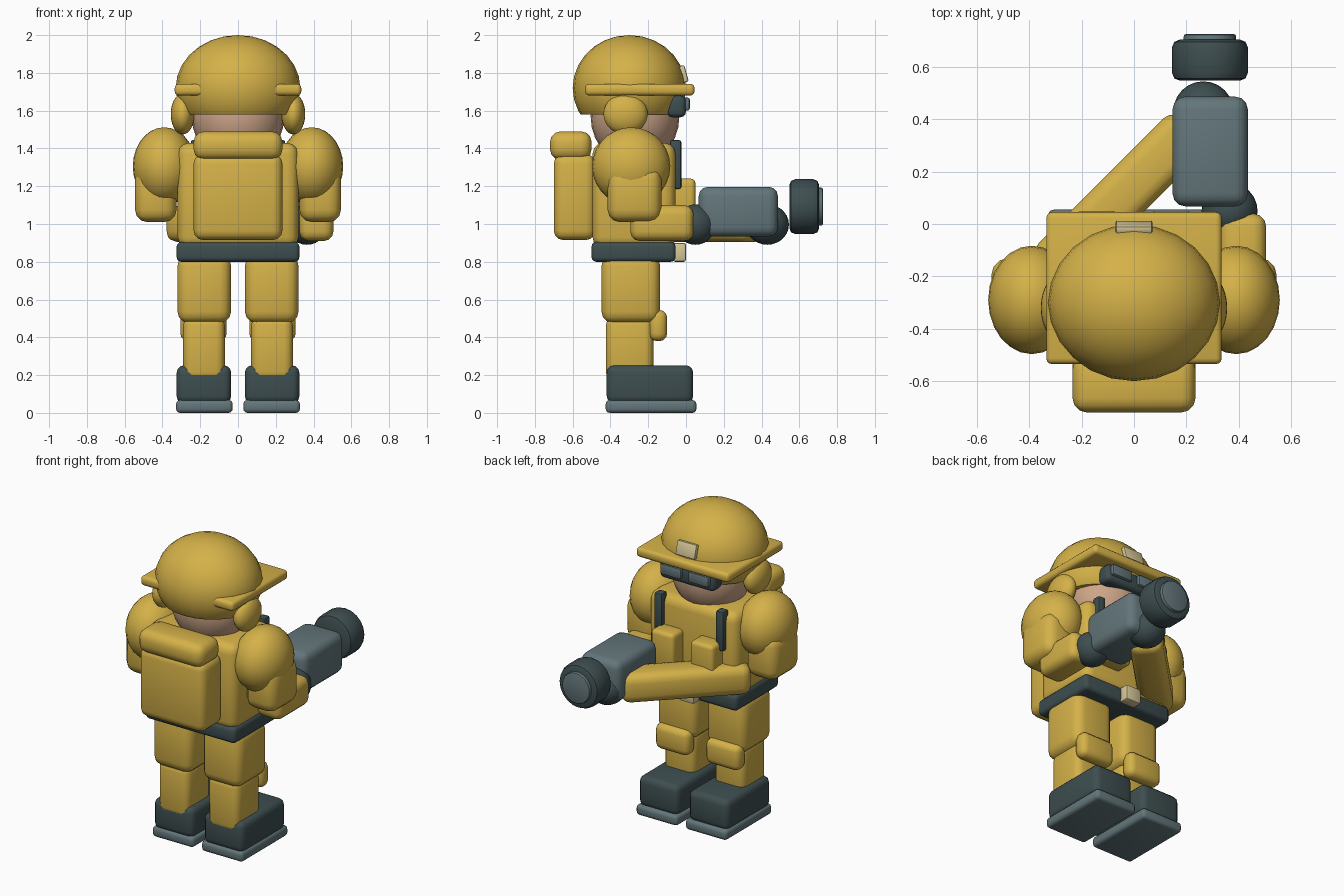
import bpy, math
from mathutils import Vector

if "Cube" in bpy.data.objects:
    bpy.data.objects.remove(bpy.data.objects["Cube"])


def material(name, rgb):
    m = bpy.data.materials.new(name)
    m.diffuse_color = (*rgb, 1)
    m.use_nodes = True
    m.node_tree.nodes["Principled BSDF"].inputs["Base Color"].default_value = m.diffuse_color
    return m


YELLOW = material("mustard cloth", (0.66, 0.44, 0.065))
DARK = material("dark slate", (0.048, 0.076, 0.08))
SLATE = material("blue grey", (0.125, 0.18, 0.195))
SKIN = material("skin", (0.61, 0.38, 0.25))
CREAM = material("cream", (0.68, 0.58, 0.31))


def finish(o, name, mat, angle=35):
    o.name = name
    o.data.materials.append(mat)
    bpy.ops.object.shade_smooth_by_angle(angle=math.radians(angle))
    return o


def bevel(o, width, segments):
    b = o.modifiers.new("bevel", 'BEVEL')
    b.width, b.segments = width, segments
    b.limit_method = 'ANGLE'
    bpy.ops.object.modifier_apply(modifier="bevel")


def box(name, mat, x, y, z, r=0.03, segments=3, rot=(0, 0, 0)):
    """Rounded box given by its (min, max) range on each axis."""
    bpy.ops.mesh.primitive_cube_add(size=1, location=[(a + b) / 2 for a, b in (x, y, z)])
    o = bpy.context.object
    o.scale = [b - a for a, b in (x, y, z)]
    bpy.ops.object.transform_apply(location=False, rotation=False, scale=True)
    bevel(o, r, segments)
    o.rotation_euler = rot
    return finish(o, name, mat)


def ball(name, mat, center, radii, cut=None):
    """Ellipsoid, optionally flattened below the height cut."""
    bpy.ops.mesh.primitive_uv_sphere_add(segments=24, ring_count=14, radius=1, location=center)
    o = bpy.context.object
    o.scale = radii
    bpy.ops.object.transform_apply(location=False, rotation=False, scale=True)
    if cut is not None:
        bpy.ops.object.mode_set(mode='EDIT')
        bpy.ops.mesh.select_all(action='SELECT')
        bpy.ops.mesh.bisect(plane_co=(0, center[1], cut), plane_no=(0, 0, 1),
                            clear_inner=True, use_fill=True)
        bpy.ops.object.mode_set(mode='OBJECT')
    return finish(o, name, mat)


def cylinder(name, mat, center, radius, depth, r):
    bpy.ops.mesh.primitive_cylinder_add(vertices=20, radius=radius, depth=depth, location=center,
                                        rotation=(math.pi / 2, 0, 0))
    bevel(bpy.context.object, r, 2)
    return finish(bpy.context.object, name, mat)


def span(s, a, b):
    """Range mirrored to side s."""
    return (a, b) if s > 0 else (-b, -a)


# Head and helmet
ball("head", SKIN, (0, -0.27, 1.57), (0.245, 0.235, 0.26))
ball("helmet_dome", YELLOW, (0, -0.3, 1.72), (0.33, 0.3, 0.28), cut=1.58)
box("helmet_brim", YELLOW, (-0.335, 0.335), (-0.535, 0.045), (1.68, 1.742), 0.022)
box("helmet_badge", CREAM, (-0.07, 0.07), (-0.027, 0.003), (1.75, 1.84), 0.008, 2, (0.27, 0, 0))
box("goggle_frame", DARK, (-0.2, 0.2), (-0.1, 0.0), (1.565, 1.68), 0.03)

# Torso, belt and pack
box("torso", YELLOW, (-0.32, 0.32), (-0.495, -0.055), (0.87, 1.43), 0.06)
box("belt", DARK, (-0.325, 0.325), (-0.5, -0.055), (0.8, 0.905), 0.025)
box("belt_buckle", CREAM, (-0.055, 0.055), (-0.07, 0.0), (0.8, 0.9), 0.012, 2)
box("backpack", YELLOW, (-0.235, 0.235), (-0.7, -0.48), (0.915, 1.37), 0.05)
box("pack_roll", YELLOW, (-0.235, 0.235), (-0.72, -0.5), (1.34, 1.49), 0.055)

# Paired parts
for s, side in ((1, "right"), (-1, "left")):
    ball(side + "_ear_cover", YELLOW, (s * 0.293, -0.32, 1.582), (0.063, 0.117, 0.108))
    box(side + "_goggle_lens", SLATE, span(s, 0.025, 0.175), (-0.02, 0.02), (1.6, 1.67), 0.012, 2)
    box(side + "_strap", DARK, span(s, 0.195, 0.25), (-0.085, -0.025), (1.185, 1.445), 0.012, 2)
    box(side + "_chest_pouch", YELLOW, span(s, 0.06, 0.225), (-0.09, 0.05), (1.0, 1.24), 0.025)
    ball(side + "_shoulder", YELLOW, (s * 0.39, -0.29, 1.305), (0.167, 0.207, 0.207))
    box(side + "_upper_arm", YELLOW, span(s, 0.325, 0.545), (-0.415, -0.13), (1.01, 1.3), 0.065)
    box(side + "_thigh", YELLOW, span(s, 0.037, 0.32), (-0.447, -0.137), (0.475, 0.84), 0.06)
    box(side + "_calf", YELLOW, span(s, 0.07, 0.29), (-0.424, -0.173), (0.17, 0.51), 0.045)
    box(side + "_knee_pad", YELLOW, span(s, 0.06, 0.305), (-0.195, -0.1), (0.38, 0.545), 0.04)
    box(side + "_boot", DARK, span(s, 0.036, 0.325), (-0.42, 0.038), (0.05, 0.252), 0.04)
    box(side + "_sole", SLATE, span(s, 0.028, 0.328), (-0.425, 0.055), (0.0, 0.068), 0.022)

# Forearms and gloves
box("right_forearm", YELLOW, (0.325, 0.505), (-0.295, 0.04), (0.91, 1.1), 0.05)
a, b = Vector((-0.31, -0.16, 1.0)), Vector((0.2, 0.35, 1.0))
m, h = (a + b) / 2, (b - a).length / 2 + 0.03
box("left_forearm", YELLOW, (m.x - h, m.x + h), (m.y - 0.1, m.y + 0.1), (0.905, 1.095),
    0.055, 3, (0, 0, math.pi / 4))
ball("right_glove", DARK, (0.365, 0.05, 0.997), (0.107, 0.107, 0.107))
ball("left_glove", DARK, (0.265, 0.43, 0.997), (0.115, 0.115, 0.107))

# Hand-held device
box("device_body", SLATE, (0.147, 0.435), (0.067, 0.487), (0.933, 1.197), 0.05)
cylinder("device_barrel", DARK, (0.29, 0.626, 1.092), 0.145, 0.157, 0.03)
cylinder("device_glass", SLATE, (0.29, 0.7, 1.092), 0.1, 0.05, 0.008)
